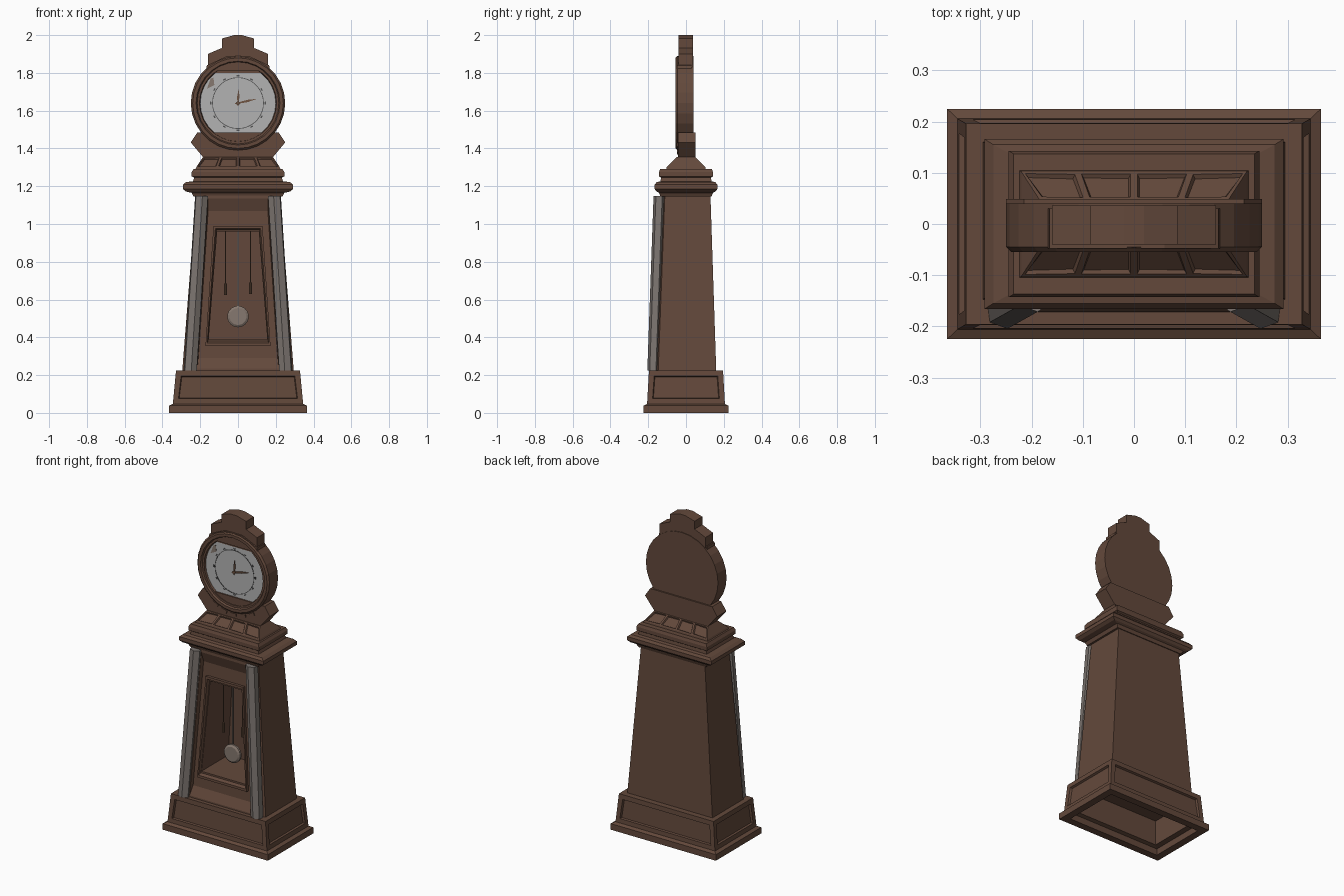
import bpy, bmesh
from math import sin, cos, pi

if "Cube" in bpy.data.objects:
    bpy.data.objects.remove(bpy.data.objects["Cube"])


def material(name, r, g, b):
    m = bpy.data.materials.new(name)
    m.use_nodes = True
    m.diffuse_color = (r, g, b, 1)
    node = m.node_tree.nodes["Principled BSDF"]
    node.inputs["Base Color"].default_value = (r, g, b, 1)
    node.inputs["Roughness"].default_value = 0.7
    return m


WOOD = material("brown wood", 0.125, 0.066, 0.044)
DIAL = material("pale dial", 0.45, 0.45, 0.45)
STONE = material("grey column", 0.2, 0.175, 0.16)
METAL = material("dull metal", 0.24, 0.19, 0.16)
BRASS = material("dark brass", 0.16, 0.09, 0.055)
INK = material("dark ink", 0.09, 0.09, 0.09)


# Skin a list of matching point rings; optionally sink panels into chosen faces
def loft(name, rings, mat, closed=False, panel=None, margin=0.02, depth=0.012):
    bm = bmesh.new()
    loops = [[bm.verts.new(p) for p in ring] for ring in rings]
    n = len(loops[0])
    pairs = list(zip(loops, loops[1:]))
    if closed:
        pairs.append((loops[-1], loops[0]))
    else:
        bm.faces.new(loops[0])
        bm.faces.new(loops[-1])
    for a, b in pairs:
        for i in range(n):
            j = (i + 1) % n
            bm.faces.new((a[i], a[j], b[j], b[i]))
    bmesh.ops.recalc_face_normals(bm, faces=bm.faces)
    if panel:
        chosen = [f for f in bm.faces if panel(f)]
        bmesh.ops.inset_individual(bm, faces=chosen, thickness=margin)
        bmesh.ops.inset_individual(bm, faces=chosen, thickness=0.006, depth=-depth)
    mesh = bpy.data.meshes.new(name)
    bm.to_mesh(mesh)
    bm.free()
    mesh.materials.append(mat)
    ob = bpy.data.objects.new(name, mesh)
    bpy.context.scene.collection.objects.link(ob)
    return ob


def rect(w, d, z, parts=1):
    front = [(-w + 2 * w * k / parts, -d, z) for k in range(parts + 1)]
    return front + [(-x, d, z) for x, y, z in front]


def circle(r, y, n=28, x=0, z=1.64):
    return [(x + r * sin(2 * pi * k / n), y, z + r * cos(2 * pi * k / n)) for k in range(n)]


def prism(name, points, y0, y1, mat):
    return loft(name, [[(x, y, z) for x, z in points] for y in (y0, y1)], mat)


def mirrored(points):
    return points + [(-x, z) for x, z in reversed(points)]


# Hollow base with stepped plinth and sunk panels on its four sides
loft("base", [rect(0.29, 0.155, 0.2), rect(0.29, 0.155, 0.045), rect(0.32, 0.18, 0.04),
              rect(0.32, 0.18, 0), rect(0.365, 0.225, 0), rect(0.365, 0.225, 0.038),
              rect(0.345, 0.206, 0.048), rect(0.328, 0.196, 0.225)], WOOD,
     panel=lambda f: abs(f.normal.z) < 0.3 and f.calc_center_median().z > 0.1
     and max(abs(v.co.x) for v in f.verts) > 0.325, margin=0.04)


# Tapered case: rings run from the back, round the front and into the hollow
def front_y(z):
    return -0.172 + (z - 0.225) * 0.038


def back_y(z):
    return 0.16 - (z - 0.225) * 0.033


def trapezoid(zb, zt, wb, wt, shift, plane=front_y):
    return [(x, plane(z) + shift, z) for x, z in
            ((-wb, zb), (wb, zb), (wt, zt), (-wt, zt))]


loft("case", [trapezoid(0.225, 1.15, 0.295, 0.222, 0, back_y),
              trapezoid(0.225, 1.15, 0.295, 0.222, 0.025),
              trapezoid(0.225, 1.15, 0.222, 0.166, 0),
              trapezoid(0.235, 1.135, 0.215, 0.16, 0),
              trapezoid(0.29, 1.07, 0.21, 0.158, 0.025),
              trapezoid(0.355, 0.99, 0.172, 0.13, 0.025),
              trapezoid(0.355, 0.99, 0.172, 0.13, 0.008),
              trapezoid(0.37, 0.975, 0.163, 0.12, 0.008),
              trapezoid(0.38, 0.968, 0.158, 0.113, 0.025),
              trapezoid(0.39, 0.96, 0.155, 0.11, 0.025),
              trapezoid(0.39, 0.96, 0.155, 0.11, -0.03, back_y)], WOOD)

# Slanted six-sided corner columns
for side, label in ((1, "left"), (-1, "right")):
    ends = []
    for x, y, z in ((0.252, -0.172, 0.225), (0.193, -0.139, 1.148)):
        ends.append([(side * (x + 0.037 * cos(k * pi / 3 + 0.4)),
                      y + 0.033 * sin(k * pi / 3 + 0.4), z) for k in range(6)])
    loft(label + "_column", ends, STONE)

# Pendulum and the two hanging weights
prism("pendulum_rod", mirrored([(0.004, 0.55), (0.004, 0.96)]), -0.054, -0.046, METAL)
loft("pendulum_bob", [circle(r, y, 18, 0, 0.51) for r, y in
                      ((0.045, -0.066), (0.057, -0.058), (0.057, -0.046), (0.045, -0.038))], METAL)
for x, z, label in ((0.066, 0.63, "left"), (-0.066, 0.625, "right")):
    for part, r, z0, z1 in (("chain", 0.003, z + 0.04, 0.96), ("weight", 0.009, z, z + 0.06)):
        loft(label + "_" + part,
             [[(x + r * cos(k * pi / 4), -0.05 + r * sin(k * pi / 4), h) for k in range(8)]
              for h in (z0, z1)], BRASS)

# Moulded cornice
loft("cornice", [rect(w, d, z) for w, d, z in
                 ((0.235, 0.135, 1.145), (0.245, 0.143, 1.165), (0.275, 0.155, 1.172),
                  (0.292, 0.166, 1.185), (0.292, 0.166, 1.208), (0.275, 0.155, 1.222),
                  (0.238, 0.135, 1.226), (0.232, 0.132, 1.245), (0.245, 0.143, 1.252),
                  (0.245, 0.143, 1.275), (0.235, 0.137, 1.292))], WOOD)

# Sloping roof with a row of panels front and back
loft("panelled_roof", [rect(0.225, 0.105, 1.29, 4), rect(0.22, 0.102, 1.302, 4),
                       rect(0.185, 0.048, 1.355, 4)], WOOD,
     panel=lambda f: 0.3 < f.normal.z < 0.95 and abs(f.normal.y) > 0.3, margin=0.009, depth=0.008)

# Head: foot block, round drum and stepped crest
prism("head_foot", mirrored([(0.182, 1.35), (0.25, 1.432), (0.215, 1.485)]), -0.042, 0.049, WOOD)
loft("clock_drum", [circle(r, y) for r, y in
                    ((0.25, 0.04), (0.25, -0.045), (0.24, -0.055), (0.222, -0.055),
                     (0.216, -0.045), (0.204, -0.045), (0.2, -0.03))], WOOD)
prism("crest", mirrored([(0.16, 1.8), (0.16, 1.9), (0.085, 1.932), (0.085, 1.982), (0.02, 2.0)]),
      -0.04, 0.036, WOOD)
prism("crest_moulding", mirrored([(0.17, 1.81), (0.165, 1.84), (0.06, 1.888)]), -0.048, 0.03, WOOD)

# Carved blocks below the drum
for k in range(-2, 3):
    a = k * 0.25
    prism("foot_carving", [(r * sin(a + t), 1.64 - r * cos(a + t)) for r, t in
                           ((0.254, -0.08), (0.254, 0.08), (0.272, 0.07), (0.272, -0.07))],
          -0.048, -0.04, WOOD)

# Dial, minute track and hour marks
loft("dial", [circle(0.2, -0.029), circle(0.2, -0.034)], DIAL)
loft("minute_track", [circle(r, y, 36) for r, y in
                      ((0.133, -0.033), (0.133, -0.036), (0.137, -0.036), (0.137, -0.033))],
     INK, closed=True)
for k in range(12):
    a = k * pi / 6
    prism("hour_mark", [(r * sin(a + t), 1.64 + r * cos(a + t)) for r, t in
                        ((0.141, -0.05), (0.141, 0.05), (0.148, 0.05), (0.148, -0.05))],
          -0.033, -0.036, INK)
prism("dial_corner_plate", [(-0.165, 1.715), (-0.125, 1.735), (-0.13, 1.775), (-0.145, 1.77)],
      -0.033, -0.036, METAL)

# Hands
for label, angle, length in (("hour_hand", 0.05, 0.075), ("minute_hand", 1.35, 0.105)):
    prism(label, [(r * sin(angle) + s * cos(angle), 1.64 + r * cos(angle) - s * sin(angle))
                  for r, s in ((-0.015, 0.003), (length * 0.5, 0.006), (length, 0),
                               (length * 0.5, -0.006), (-0.015, -0.003))],
          -0.036, -0.041, BRASS)
loft("hand_hub", [circle(0.01, -0.034, 10), circle(0.01, -0.044, 10)], BRASS)
